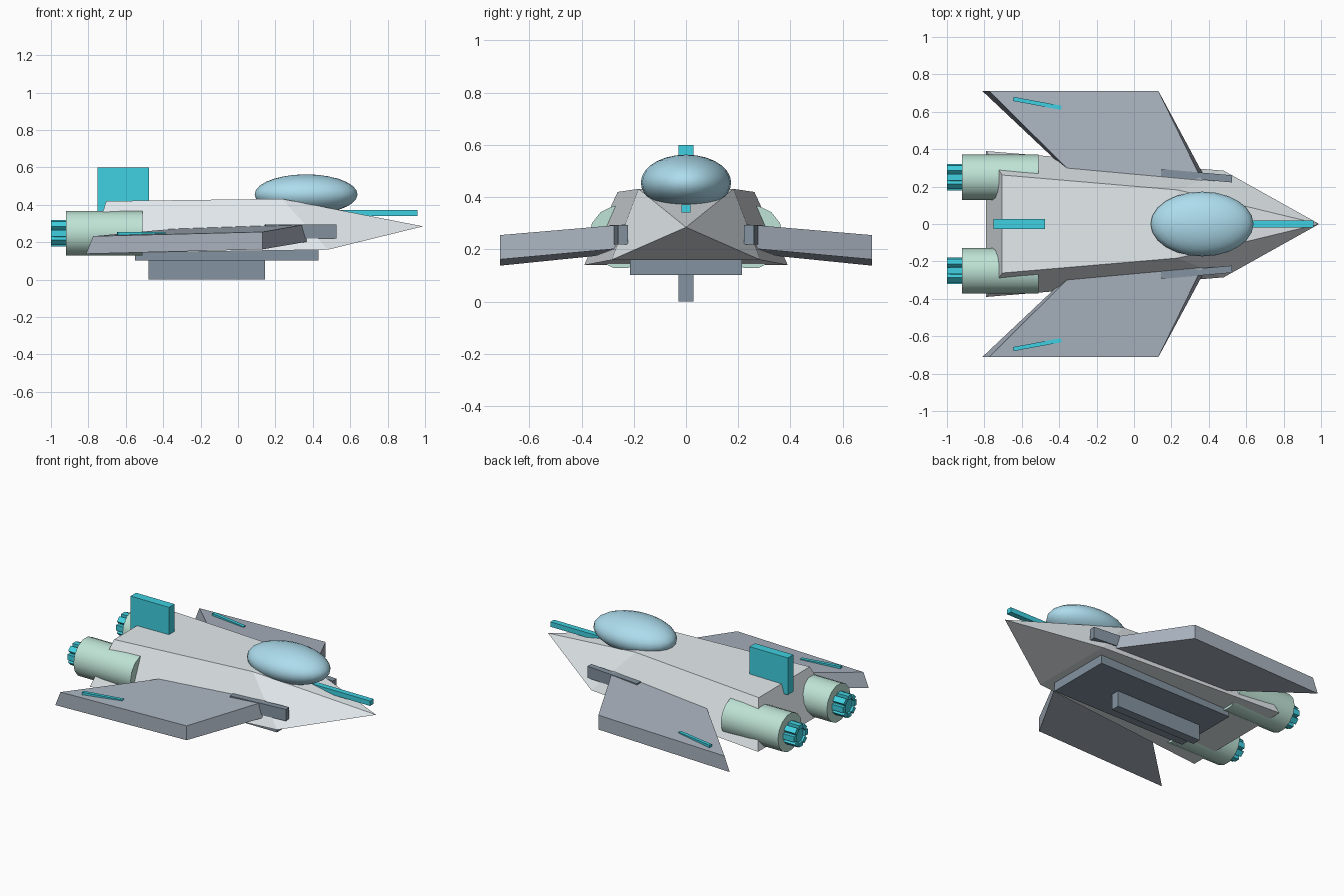
import bpy, bmesh
from math import radians, pi, cos, sin
from mathutils import Matrix

if "Cube" in bpy.data.objects:
    bpy.data.objects.remove(bpy.data.objects["Cube"])


def material(name, rgb):
    m = bpy.data.materials.new(name)
    m.diffuse_color = (*rgb, 1)
    m.use_nodes = True
    m.node_tree.nodes["Principled BSDF"].inputs["Base Color"].default_value = m.diffuse_color
    return m


HULL = material("pale_hull", (0.78, 0.83, 0.86))
WING = material("slate", (0.40, 0.45, 0.52))
DARK = material("dark_slate", (0.23, 0.29, 0.35))
GREEN = material("sea_green", (0.52, 0.77, 0.67))
CYAN = material("cyan", (0.05, 0.63, 0.75))
GLASS = material("glass_blue", (0.42, 0.72, 0.85))


def mesh_object(name, bm, mat):
    bmesh.ops.recalc_face_normals(bm, faces=bm.faces)
    me = bpy.data.meshes.new(name)
    bm.to_mesh(me)
    bm.free()
    ob = bpy.data.objects.new(name, me)
    bpy.context.collection.objects.link(ob)
    me.materials.append(mat)
    return ob


def solid(name, verts, faces, mat):
    bm = bmesh.new()
    vs = [bm.verts.new(v) for v in verts]
    for f in faces:
        bm.faces.new([vs[i] for i in f])
    return mesh_object(name, bm, mat)


def box(name, centre, size, mat, yaw=0):
    bm = bmesh.new()
    bmesh.ops.create_cube(bm, size=1, matrix=Matrix.Diagonal((*size, 1)))
    ob = mesh_object(name, bm, mat)
    ob.location = centre
    ob.rotation_euler.z = radians(yaw)
    return ob


def smooth(ob, angle=40):
    bpy.ops.object.select_all(action='DESELECT')
    ob.select_set(True)
    bpy.context.view_layer.objects.active = ob
    bpy.ops.object.shade_smooth_by_angle(angle=radians(angle))


# Hull: tapered block drawn to a point at the nose
solid("hull",
      [(-0.79, -0.39, 0.14), (-0.79, 0.39, 0.14), (-0.705, 0.262, 0.42), (-0.705, -0.262, 0.42),
       (0.48, -0.285, 0.16), (0.48, 0.285, 0.16), (0.235, 0.182, 0.432), (0.235, -0.182, 0.432),
       (0.99, 0, 0.285)],
      [(0, 1, 2, 3), (0, 1, 5, 4), (2, 3, 7, 6), (0, 3, 7, 4), (1, 2, 6, 5),
       (4, 5, 8), (6, 7, 8), (4, 7, 8), (5, 6, 8)], HULL)

# Belly slab, keel, tail fin and nose probe
box("belly_slab", (-0.06, 0, 0.135), (0.98, 0.43, 0.064), DARK)
box("keel", (-0.167, 0, 0.053), (0.625, 0.056, 0.106), DARK)
box("tail_fin", (-0.613, 0, 0.48), (0.275, 0.056, 0.24), CYAN)
box("nose_probe", (0.70, 0, 0.357), (0.52, 0.036, 0.032), CYAN)

# Canopy
bm = bmesh.new()
bmesh.ops.create_uvsphere(bm, u_segments=24, v_segments=14, radius=1,
                          matrix=Matrix.Diagonal((0.275, 0.173, 0.107, 1)))
canopy = mesh_object("canopy", bm, GLASS)
canopy.location = (0.364, 0, 0.456)
smooth(canopy)


def cylinder(name, x0, x1, y, z, radius, sides, mat):
    bm = bmesh.new()
    bmesh.ops.create_cone(bm, cap_ends=True, segments=sides, radius1=radius, radius2=radius,
                          depth=x1 - x0, matrix=Matrix.Rotation(pi / 2, 4, 'Y'))
    ob = mesh_object(name, bm, mat)
    ob.location = ((x0 + x1) / 2, y, z)
    return ob


for s, side in ((1, "left"), (-1, "right")):
    # Swept wing: top and bottom outlines, root buried in the hull
    solid(f"wing_{side}",
          [(0.37, s * 0.22, 0.297), (0.13, s * 0.712, 0.255),
           (-0.775, s * 0.712, 0.232), (-0.28, s * 0.22, 0.278),
           (0.395, s * 0.22, 0.207), (0.13, s * 0.712, 0.162),
           (-0.812, s * 0.712, 0.138), (-0.29, s * 0.22, 0.188)],
          [(0, 1, 2, 3), (4, 5, 6, 7), (0, 1, 5, 4), (1, 2, 6, 5), (2, 3, 7, 6), (3, 0, 4, 7)], WING)

    # Cheek block and wing stripe
    box(f"cheek_block_{side}", (0.335, s * 0.258, 0.257), (0.38, 0.038, 0.075), DARK, -5 * s)
    box(f"wing_stripe_{side}", (-0.517, s * 0.645, 0.245), (0.26, 0.022, 0.018), CYAN, -10.5 * s)

    # Engine and its nozzle with petals around a core
    smooth(cylinder(f"engine_{side}", -0.92, -0.51, s * 0.25, 0.248, 0.122, 14, GREEN))
    cylinder(f"nozzle_core_{side}", -0.985, -0.90, s * 0.25, 0.248, 0.054, 8, CYAN)
    bm = bmesh.new()
    for i in range(8):
        a = i * pi / 4
        bmesh.ops.create_cube(bm, size=1, matrix=Matrix.Rotation(a, 4, 'X')
                              @ Matrix.Translation((0, 0, 0.057))
                              @ Matrix.Diagonal((0.09, 0.036, 0.026, 1)))
    petals = mesh_object(f"nozzle_petals_{side}", bm, CYAN)
    petals.location = (-0.955, s * 0.25, 0.248)
